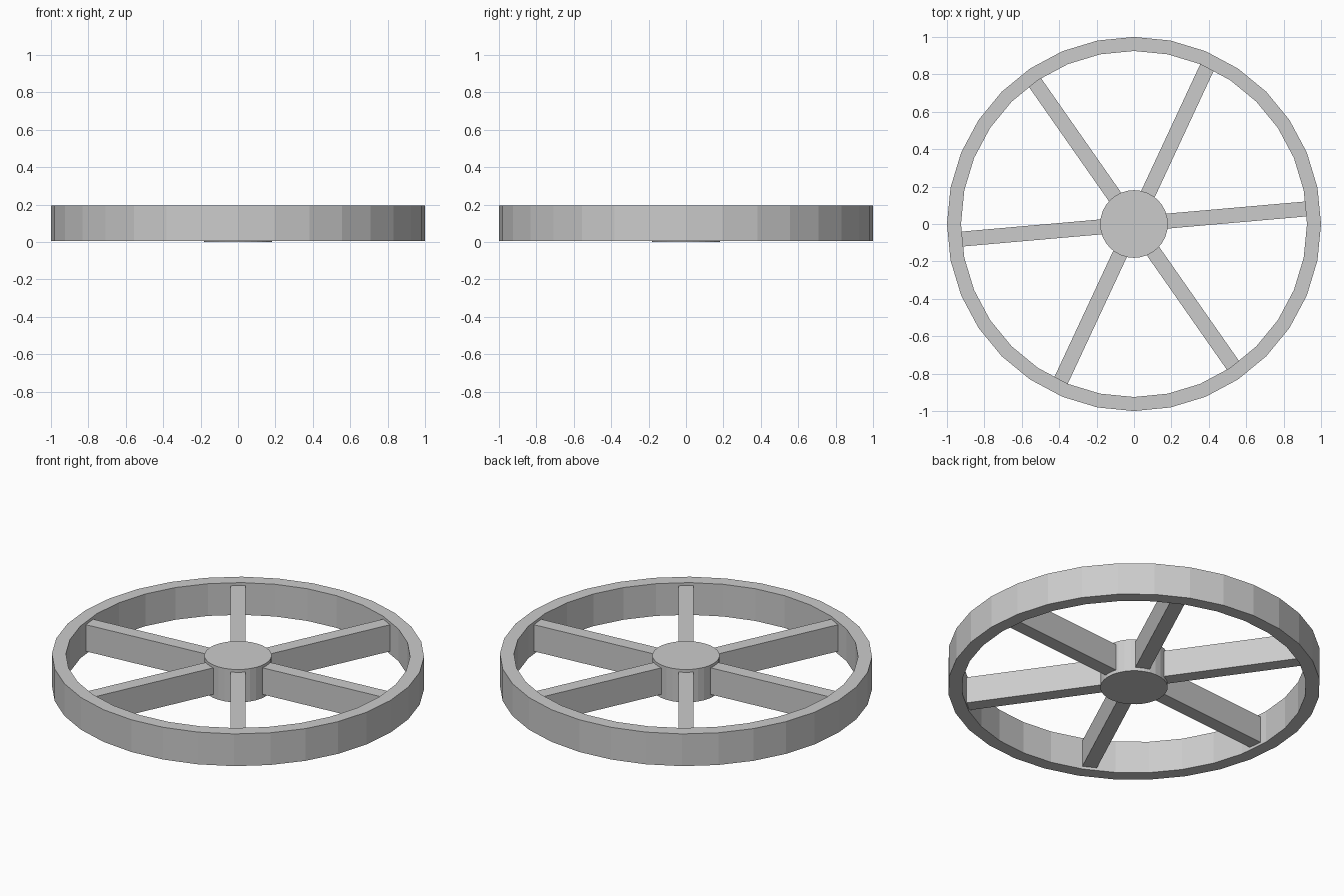
import bpy, bmesh
from math import radians, cos, sin, tau

if "Cube" in bpy.data.objects:
    bpy.data.objects.remove(bpy.data.objects["Cube"])

SIDES = 32


def finish(bm, name):
    bmesh.ops.recalc_face_normals(bm, faces=bm.faces)
    mesh = bpy.data.meshes.new(name)
    bm.to_mesh(mesh)
    bm.free()
    obj = bpy.data.objects.new(name, mesh)
    bpy.context.collection.objects.link(obj)
    return obj


def make_rim(r_in, r_out, z0, z1):
    bm = bmesh.new()
    profile = [(r_in, z0), (r_out, z0), (r_out, z1), (r_in, z1)]
    rings = []
    for i in range(SIDES):
        a = tau * i / SIDES
        rings.append([bm.verts.new((r * cos(a), r * sin(a), z)) for r, z in profile])
    for i in range(SIDES):
        p, q = rings[i], rings[(i + 1) % SIDES]
        for k in range(4):
            n = (k + 1) % 4
            bm.faces.new((p[k], q[k], q[n], p[n]))
    return finish(bm, "rim")


def make_hub(r, z0, z1):
    bm = bmesh.new()
    bmesh.ops.create_cone(bm, cap_ends=True, segments=SIDES,
                          radius1=r, radius2=r, depth=z1 - z0)
    bmesh.ops.translate(bm, verts=bm.verts, vec=(0, 0, (z0 + z1) / 2))
    return finish(bm, "hub")


def make_spoke(index, angle, r0, r1, width, z0, z1):
    bm = bmesh.new()
    bmesh.ops.create_cube(bm, size=1)
    bmesh.ops.scale(bm, verts=bm.verts, vec=(r1 - r0, width, z1 - z0))
    bmesh.ops.translate(bm, verts=bm.verts, vec=((r0 + r1) / 2, 0, (z0 + z1) / 2))
    obj = finish(bm, f"spoke_{index + 1}")
    obj.rotation_euler.z = angle


# Outer ring
make_rim(0.925, 1.0, 0.004, 0.195)
# Central drum, slightly proud underneath
make_hub(0.181, 0.0, 0.195)
# Six spokes, recessed from the rim faces
for i in range(6):
    make_spoke(i, radians(5 + 60 * i), 0.14, 0.935, 0.08, 0.02, 0.178)
